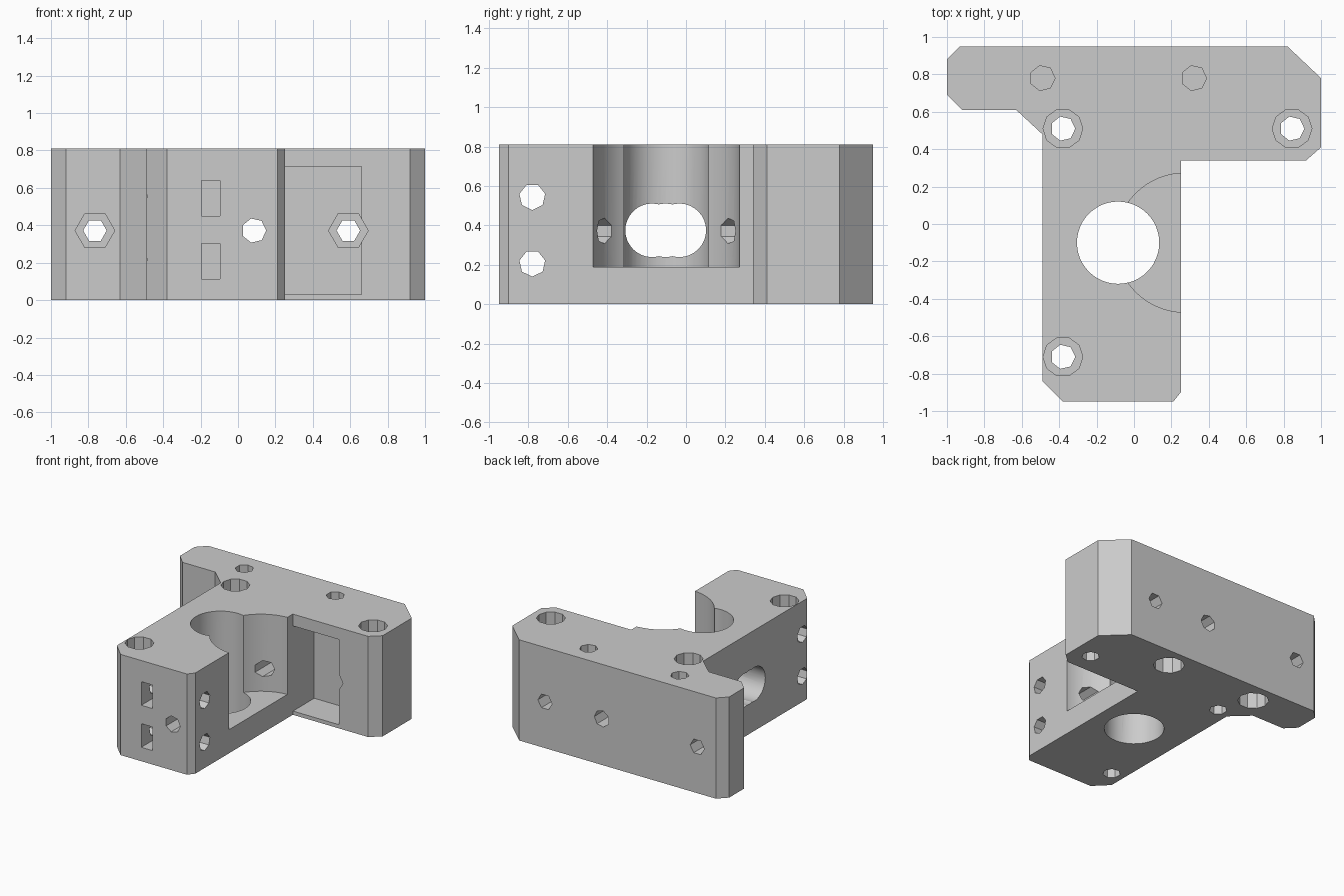
import bpy
import bmesh
import math
from mathutils import Matrix

cube = bpy.data.objects.get("Cube")
if cube:
    bpy.data.objects.remove(cube, do_unlink=True)

H = 0.81
cutters = []


def make_object(name, bm):
    bmesh.ops.recalc_face_normals(bm, faces=bm.faces)
    mesh = bpy.data.meshes.new(name)
    bm.to_mesh(mesh)
    bm.free()
    obj = bpy.data.objects.new(name, mesh)
    bpy.context.collection.objects.link(obj)
    return obj


def bore(name, axis, centre, start, end, radius, sides):
    """Polygonal bore along an axis; centre holds the other two coordinates."""
    bm = bmesh.new()
    ring = []
    for i in range(sides):
        a = 2 * math.pi * i / sides
        u, v = radius * math.cos(a), radius * math.sin(a)
        p, q = centre
        if axis == "X":
            co = (start, p + v, q - u)
        elif axis == "Y":
            co = (p + u, start, q + v)
        else:
            co = (p + u, q + v, start)
        ring.append(bm.verts.new(co))
    face = bm.faces.new(ring)
    out = bmesh.ops.extrude_face_region(bm, geom=[face])
    shift = [0, 0, 0]
    shift["XYZ".index(axis)] = end - start
    moved = [g for g in out["geom"] if isinstance(g, bmesh.types.BMVert)]
    bmesh.ops.translate(bm, verts=moved, vec=shift)
    cutters.append(make_object(name, bm))


def box(name, low, high):
    bm = bmesh.new()
    size = [b - a for a, b in zip(low, high)]
    mid = [(a + b) / 2 for a, b in zip(low, high)]
    bmesh.ops.create_cube(bm, size=1, matrix=Matrix.Translation(mid) @ Matrix.Diagonal((*size, 1)))
    cutters.append(make_object(name, bm))


# Chamfered T-shaped block
outline = [(-1, 0.88), (-0.93, 0.95), (0.82, 0.95), (1, 0.78), (1, 0.41),
           (0.92, 0.34), (0.25, 0.34), (0.25, -0.90), (0.21, -0.95),
           (-0.38, -0.95), (-0.49, -0.84), (-0.49, 0.48), (-0.63, 0.61),
           (-0.92, 0.61), (-1, 0.69)]
bm = bmesh.new()
base = bm.faces.new([bm.verts.new((x, y, 0)) for x, y in outline])
out = bmesh.ops.extrude_face_region(bm, geom=[base])
bmesh.ops.translate(bm, vec=(0, 0, H),
                    verts=[g for g in out["geom"] if isinstance(g, bmesh.types.BMVert)])
body = make_object("mounting_block", bm)

# Round cavity open to the side, and vertical shaft bore
bore("side_cavity", "Z", (0.272, -0.1), 0.19, 1, 0.372, 64)
bore("shaft_bore", "Z", (-0.085, -0.1), -0.1, 1, 0.22, 48)

# Oblong window in the wall behind the cavity
for y in (-0.172, -0.103, -0.034):
    bore("wall_window", "X", (y, 0.375), -0.7, -0.08, 0.136, 32)

# Pocket in the front of the crossbar
box("crossbar_pocket", (0.251, 0.2, 0.03), (0.66, 0.61, 0.715))
# keep the leg untouched by the pocket cutter
for v in cutters[-1].data.vertices:
    if v.co.y < 0.3:
        v.co.y = 0.33

# Vertical screw holes with head recess on top
for x, y in ((-0.38, 0.51), (0.845, 0.51), (-0.38, -0.71)):
    bore("screw_hole", "Z", (x, y), -0.1, 1, 0.066, 7)
    bore("head_recess", "Z", (x, y), 0.42, 1, 0.106, 10)

# Blind holes above wider recesses in the underside
for x in (-0.49, 0.32):
    bore("blind_hole", "Z", (x, 0.78), 0.45, 1, 0.068, 7)
    bore("under_recess", "Z", (x, 0.78), -0.1, 0.42, 0.115, 10)

# Horizontal clamp holes with hexagonal nut traps
for x, front in ((-0.765, 0.5), (0.59, 0.33)):
    bore("clamp_hole", "Y", (x, 0.372), front, 1.1, 0.063, 6)
    bore("nut_trap", "Y", (x, 0.372), front, 0.74, 0.106, 6)
bore("long_hole", "Y", (0.085, 0.372), -1.1, 1.1, 0.066, 7)

# Cross holes at the front end and slots for their nuts
for z in (0.207, 0.545):
    bore("cross_hole", "X", (-0.78, z), -0.7, 0.4, 0.067, 7)
    box("nut_slot", (-0.195, -1.1, z - 0.095), (-0.095, -0.69, z + 0.095))

# Cut everything out of the block
for cutter in cutters:
    mod = body.modifiers.new(cutter.name, "BOOLEAN")
    mod.operation = "DIFFERENCE"
    mod.solver = "EXACT"
    mod.object = cutter
    cutter.hide_render = True
bpy.context.view_layer.update()
graph = bpy.context.evaluated_depsgraph_get()
cut_mesh = bpy.data.meshes.new_from_object(body.evaluated_get(graph))
body.modifiers.clear()
body.data = cut_mesh
for cutter in cutters:
    bpy.data.objects.remove(cutter, do_unlink=True)

# Plain grey finish
grey = bpy.data.materials.new("plain_grey")
grey.use_nodes = True
colour = (0.6, 0.6, 0.6, 1)
grey.diffuse_color = colour
grey.node_tree.nodes["Principled BSDF"].inputs["Base Color"].default_value = colour
body.data.materials.clear()
body.data.materials.append(grey)

bpy.ops.object.select_all(action="DESELECT")
body.select_set(True)
bpy.context.view_layer.objects.active = body
bpy.ops.object.shade_smooth_by_angle(angle=math.radians(25))
